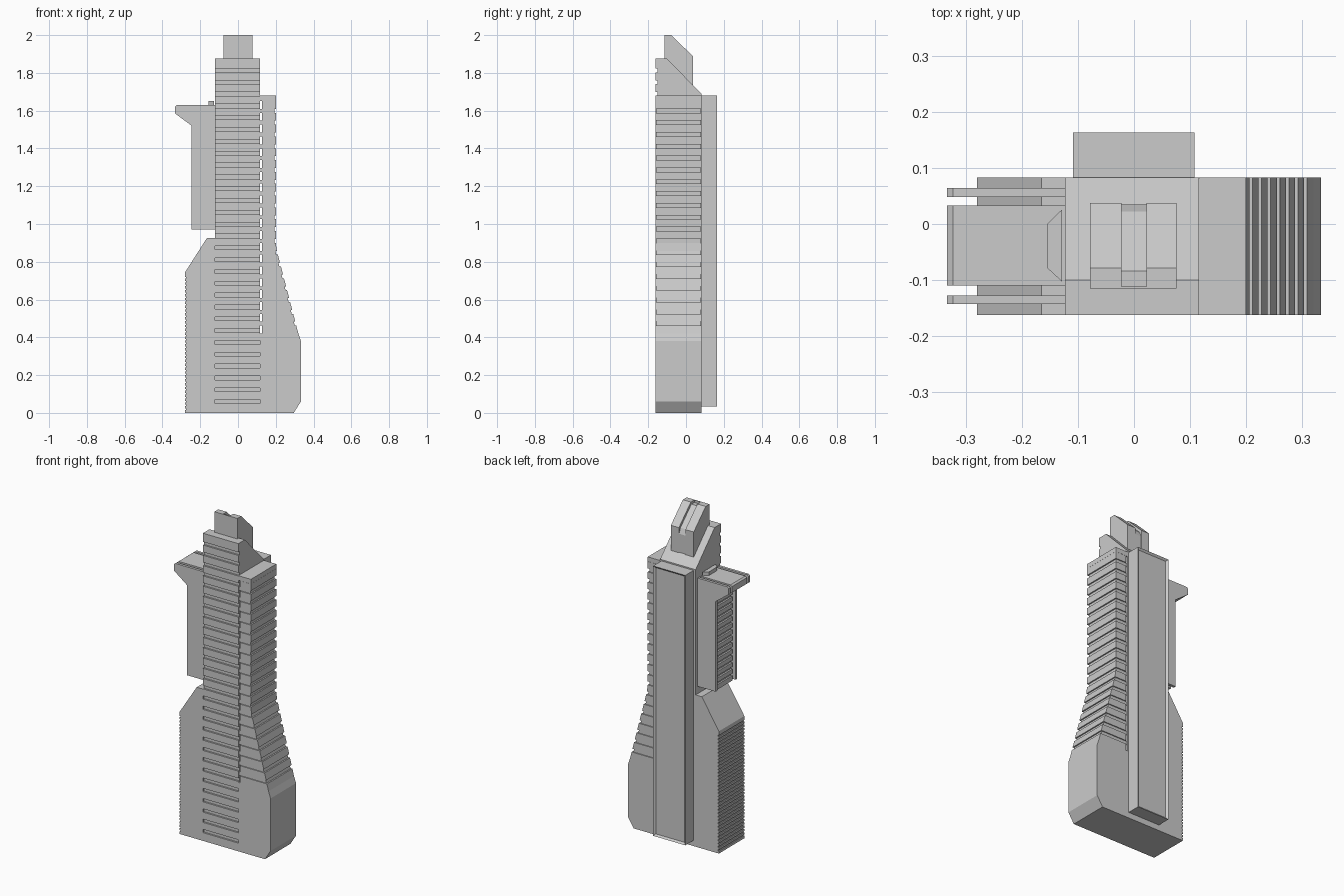
import bpy, bmesh

if "Cube" in bpy.data.objects:
    bpy.data.objects.remove(bpy.data.objects["Cube"])

Y0, Y1 = -0.162, 0.083          # front and back of the main body


def finish(name, bm):
    bmesh.ops.recalc_face_normals(bm, faces=bm.faces)
    me = bpy.data.meshes.new(name)
    bm.to_mesh(me)
    bm.free()
    ob = bpy.data.objects.new(name, me)
    bpy.context.collection.objects.link(ob)
    return ob


def add_prism(bm, pts, axis, a, b):
    """Extrude a 2D outline: axis 'y' takes (x,z), 'x' takes (y,z), 'z' takes (x,y)."""
    def place(p, t):
        return {'y': (p[0], t, p[1]), 'x': (t, p[0], p[1]), 'z': (p[0], p[1], t)}[axis]
    lo = [bm.verts.new(place(p, a)) for p in pts]
    hi = [bm.verts.new(place(p, b)) for p in pts]
    bm.faces.new(lo)
    bm.faces.new(hi[::-1])
    n = len(pts)
    for i in range(n):
        j = (i + 1) % n
        bm.faces.new((lo[i], lo[j], hi[j], hi[i]))


def prism(name, pts, axis, a, b):
    bm = bmesh.new()
    add_prism(bm, pts, axis, a, b)
    return finish(name, bm)


def comb(outer, inner, start, pitch, gap, count):
    """Grooved edge, going upward."""
    pts = []
    for i in range(count):
        z = start + i * pitch
        pts += [(outer, z), (inner, z), (inner, z + gap), (outer, z + gap)]
    return pts


# central column with grooved front and sloped shoulder
prism("central_column",
      [(Y0, 0)] + comb(Y0, Y0 + 0.010, 0.05, 0.0626, 0.02, 29)
      + [(Y0, 1.875), (-0.10, 1.875), (Y1, 1.688), (Y1, 0)], 'x', -0.123, 0.116)

# left lower block with finely ribbed end
prism("left_base",
      [(-0.123, 0), (-0.28, 0)] + comb(-0.28, -0.275, 0.015, 0.0205, 0.008, 35)
      + [(-0.28, 0.745), (-0.165, 0.925), (-0.123, 0.925)], 'y', Y0, Y1)

# right lower block and top cap
def edge(z):
    return 0.2 + 0.26 * max(0, 0.88 - z)

prism("right_base", [(0.116, 0), (0.295, 0), (0.333, 0.06), (0.333, 0.38),
                     (edge(0.42), 0.42), (0.116, 0.42)], 'y', Y0, Y1)
prism("right_cap", [(0.116, 1.652), (0.2, 1.652), (0.2, 1.68), (0.116, 1.68)], 'y', Y0, Y1)

# right stack: wide plates joined by narrower spacers, leaving slits beside the column
bm = bmesh.new()
PITCH, PLATE = 0.0626, 0.042
for i in range(20):
    a = 0.42 + i * PITCH
    b = a + PLATE
    c = 0.42 + (i + 1) * PITCH if i < 19 else 1.652
    add_prism(bm, [(0.126, a), (edge(a), a), (edge(b), b), (0.126, b)], 'y', Y0, Y1)
    if c > b:
        add_prism(bm, [(0.116, b), (edge(b) - 0.008, b), (edge(c) - 0.008, c), (0.116, c)],
                  'y', Y0 + 0.006, Y1 - 0.006)
finish("right_grip_plates", bm)

# back spine with recessed panel
bm = bmesh.new()
add_prism(bm, [(-0.109, 0.035), (0.108, 0.035), (0.108, 1.68), (-0.109, 1.68)], 'y', Y1, 0.163)
bmesh.ops.recalc_face_normals(bm, faces=bm.faces)
rear = [f for f in bm.faces if f.normal.y > 0.9]
bmesh.ops.inset_region(bm, faces=rear, thickness=0.016, depth=0)
bmesh.ops.translate(bm, verts=list({v for f in rear for v in f.verts}), vec=(0, -0.01, 0))
finish("back_spine", bm)

# top block: two cheeks, a sunken middle and a thin front wall
tip = [(-0.115, 1.86), (-0.115, 2.0), (-0.078, 2.0), (0.037, 1.888), (0.037, 1.72)]
for name, a, b in (("tip_left", -0.078, -0.022), ("tip_right", 0.022, 0.076)):
    prism(name, tip, 'x', a, b)
prism("tip_middle", [(-0.115, 1.86), (-0.115, 2.0), (-0.111, 2.0), (-0.111, 1.985),
                     (-0.084, 1.985), (0.022, 1.882), (0.035, 1.85), (0.035, 1.72)],
      'x', -0.022, 0.022)

# left side unit: centre block with ribbed end, and a thin fin each side
top = [(-0.245, 1.52), (-0.333, 1.585), (-0.333, 1.622), (-0.323, 1.63), (-0.123, 1.63)]
prism("side_block", [(-0.123, 0.97), (-0.237, 0.97)]
      + comb(-0.237, -0.227, 1.0, 0.04, 0.014, 13) + [(-0.237, 1.526)] + top[1:],
      'y', -0.11, 0.033)
for name, a in (("side_fin_front", -0.143), ("side_fin_back", 0.048)):
    prism(name, [(-0.123, 0.97), (-0.245, 0.97)] + top, 'y', a, a + 0.016)

# small catch on top of the side unit
prism("side_catch", [(-0.128, -0.103), (-0.155, -0.078), (-0.155, 0.0), (-0.128, 0.026)],
      'z', 1.63, 1.652)
